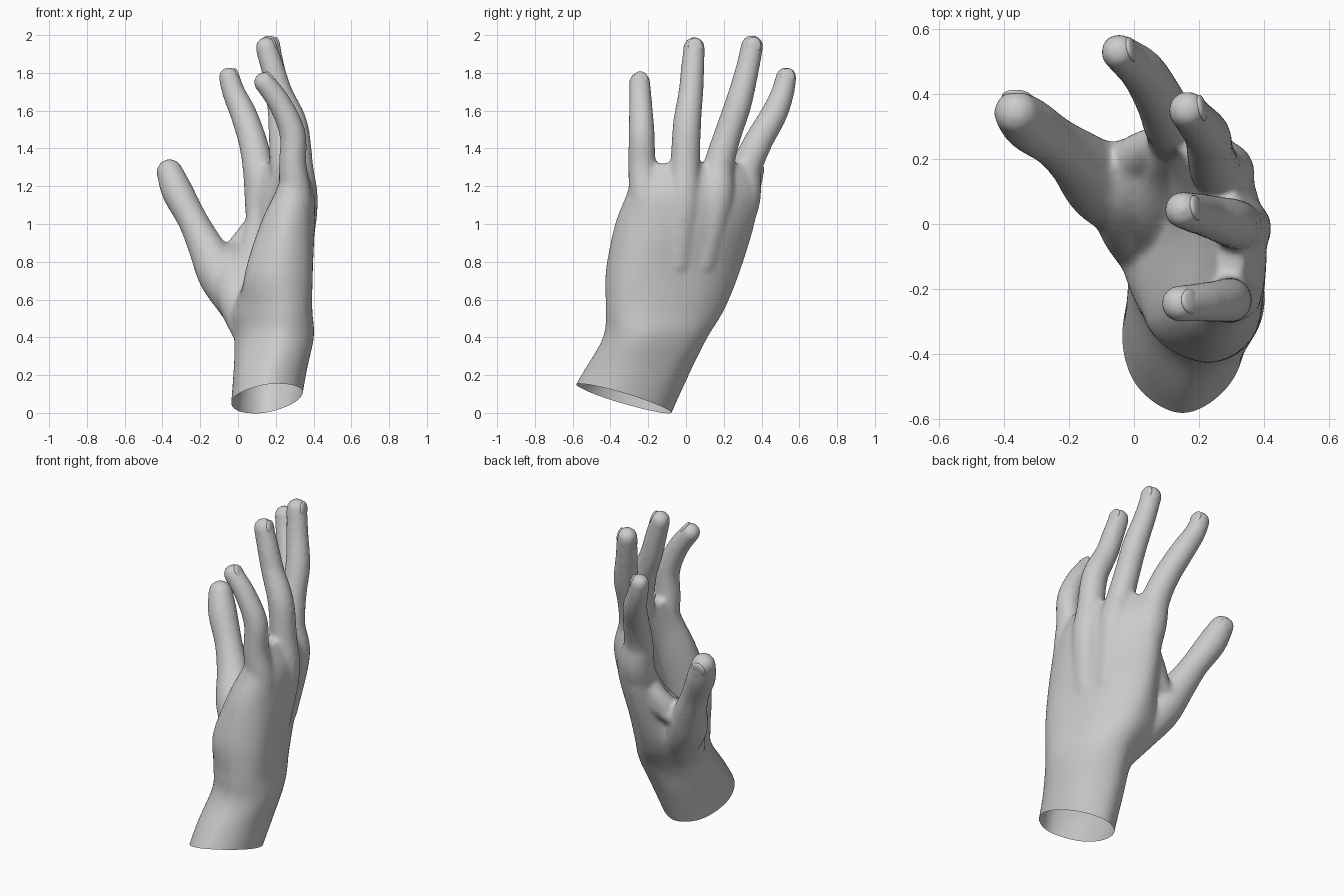
import bpy, bmesh
from mathutils import Vector, Matrix

if "Cube" in bpy.data.objects:
    bpy.data.objects.remove(bpy.data.objects["Cube"])


def spline(pts, steps, closed=False):
    """Catmull-Rom through tuples of any length."""
    n, out = len(pts), []
    for i in range(n if closed else n - 1):
        idx = [(i + k) % n if closed else min(max(i + k, 0), n - 1) for k in (-1, 0, 1, 2)]
        a, b, c, d = (pts[j] for j in idx)
        for s in range(steps):
            t = s / steps
            out.append(tuple(
                0.5 * (2 * q + (r - p) * t + (2 * p - 5 * q + 4 * r - u) * t ** 2
                       + (3 * q - p - 3 * r + u) * t ** 3)
                for p, q, r, u in zip(a, b, c, d)))
    if not closed:
        out.append(tuple(pts[-1]))
    return out


# Palm cross-sections: height, then eight x,y points starting at the outer edge
# and going round by the back of the hand, the thumb side and the palm
SECTIONS = [
    (-.10, .12, -.73, .27, -.62, .31, -.42, .26, -.22, .13, -.12, .00, -.22, -.05, -.42, .00, -.62),
    (.20, .16, -.555, .30, -.47, .36, -.29, .30, -.08, .16, .015, .03, -.06, -.025, -.27, .02, -.45),
    (.40, .22, -.44, .36, -.36, .40, -.20, .31, .03, .17, .115, .03, .03, -.02, -.14, .06, -.34),
    (.55, .22, -.425, .36, -.36, .39, -.18, .30, .08, .14, .205, -.08, .10, -.04, -.10, .045, -.31),
    (.75, .22, -.425, .37, -.34, .39, -.15, .30, .14, .14, .285, .01, .20, .07, -.02, .045, -.31),
    (1.0, .24, -.375, .37, -.30, .405, -.08, .33, .20, .16, .36, .05, .28, .15, .02, .12, -.26),
    (1.17, .28, -.31, .37, -.25, .40, -.04, .33, .20, .17, .38, .06, .30, .20, .04, .20, -.24),
    (1.32, .28, -.27, .32, -.21, .34, -.03, .28, .17, .15, .34, .09, .31, .24, .06, .26, -.21),
]

# Finger centre lines from the hand's back to the tip: x, y, z, radius
FINGERS = {
    "little_finger": [(.29, -.23, .8, .09), (.305, -.215, 1.1, .09), (.29, -.232, 1.3, .075),
                      (.288, -.235, 1.48, .07), (.22, -.24, 1.64, .062), (.14, -.245, 1.75, .057)],
    "ring_finger": [(.295, -.05, .8, .09), (.332, -.015, 1.1, .092), (.32, -.005, 1.3, .08),
                    (.295, .005, 1.52, .076), (.225, .025, 1.69, .067), (.185, .035, 1.82, .063),
                    (.15, .043, 1.933, .058)],
    "middle_finger": [(.25, .08, .8, .09), (.275, .155, 1.12, .098), (.25, .172, 1.3, .082),
                      (.235, .22, 1.47, .074), (.225, .275, 1.63, .072), (.19, .32, 1.8, .064),
                      (.165, .35, 1.941, .06)],
    "index_finger": [(.15, .18, .8, .095), (.135, .29, 1.11, .1), (.11, .315, 1.28, .085),
                     (.08, .38, 1.43, .077), (.03, .465, 1.58, .071), (-.02, .51, 1.69, .062),
                     (-.047, .53, 1.776, .056)],
    "thumb": [(.08, -.05, .45, .1), (0, .05, .59, .115), (-.09, .12, .73, .122),
              (-.17, .195, .88, .095), (-.24, .25, 1.02, .08), (-.32, .305, 1.17, .084),
              (-.362, .343, 1.275, .07)],
}
# Fleshy parts that join the thumb to the palm
FLESH = [
    [(.06, -.12, .42, .085), (0, 0, .6, .11), (-.03, .1, .76, .1), (0, .2, .86, .07), (.09, .25, .99, .06)],
    [(-.13, .18, .79, .06), (-.02, .21, .83, .055), (.08, .25, .92, .055)],
    [(.08, -.08, .55, .08), (.06, .05, .74, .09), (.1, .17, .9, .08), (.13, .25, 1.05, .08)],
]

bm = bmesh.new()

# Palm and wrist loft
rings = []
for row in spline(SECTIONS, 6):
    corners = list(zip(row[1::2], row[2::2]))
    rings.append([bm.verts.new((x, y, row[0])) for x, y in spline(corners, 5, True)])
count = len(rings[0])
for lo, hi in zip(rings, rings[1:]):
    for i in range(count):
        j = (i + 1) % count
        bm.faces.new((lo[i], lo[j], hi[j], hi[i]))
bm.faces.new(rings[0][::-1])
bm.faces.new(rings[-1])
bmesh.ops.triangulate(bm, faces=[f for f in bm.faces if len(f.verts) > 4])

# Fingers and thumb flesh as dense chains of spheres, fused below
for path in list(FINGERS.values()) + FLESH:
    for x, y, z, r in spline(path, 9):
        bmesh.ops.create_icosphere(bm, subdivisions=3, radius=r, matrix=Matrix.Translation((x, y, z)))

mesh = bpy.data.meshes.new("hand")
bm.to_mesh(mesh)
bm.free()
hand = bpy.data.objects.new("hand", mesh)
bpy.context.collection.objects.link(hand)

# Fuse everything into one smooth skin
fuse = hand.modifiers.new("fuse", 'REMESH')
fuse.mode = 'VOXEL'
fuse.voxel_size = .013
soften = hand.modifiers.new("soften", 'SMOOTH')
soften.factor = .5
soften.iterations = 9
deps = bpy.context.evaluated_depsgraph_get()
skin = bpy.data.meshes.new_from_object(hand.evaluated_get(deps))
hand.modifiers.clear()

# Open, slanted cut at the wrist
bm = bmesh.new()
bm.from_mesh(skin)
bmesh.ops.bisect_plane(bm, geom=bm.verts[:] + bm.edges[:] + bm.faces[:],
                       plane_co=(.15, -.07, 0), plane_no=(-.15, .294, 1), clear_inner=True)
bm.to_mesh(skin)
bm.free()
skin.shade_smooth()
hand.data = skin

# Nails
for name, path in FINGERS.items():
    tip, before = Vector(path[-1][:3]), Vector(path[-2][:3])
    r = path[-1][3]
    along = (tip - before).normalized()
    back = Vector((-.1, 1, 0)) if name == "thumb" else Vector((1, .15, 0))
    back = (back - along * back.dot(along)).normalized()
    side = along.cross(back)
    m = Matrix((side, along, back)).transposed().to_4x4()
    m.translation = tip + back * r * .72 - along * .004
    bm = bmesh.new()
    bmesh.ops.create_icosphere(bm, subdivisions=3, radius=1,
                               matrix=m @ Matrix.Diagonal((r * .68, r * .8, r * .24, 1)))
    nail = bpy.data.meshes.new(name + "_nail")
    bm.to_mesh(nail)
    bm.free()
    nail.shade_smooth()
    bpy.context.collection.objects.link(bpy.data.objects.new(name + "_nail", nail))
